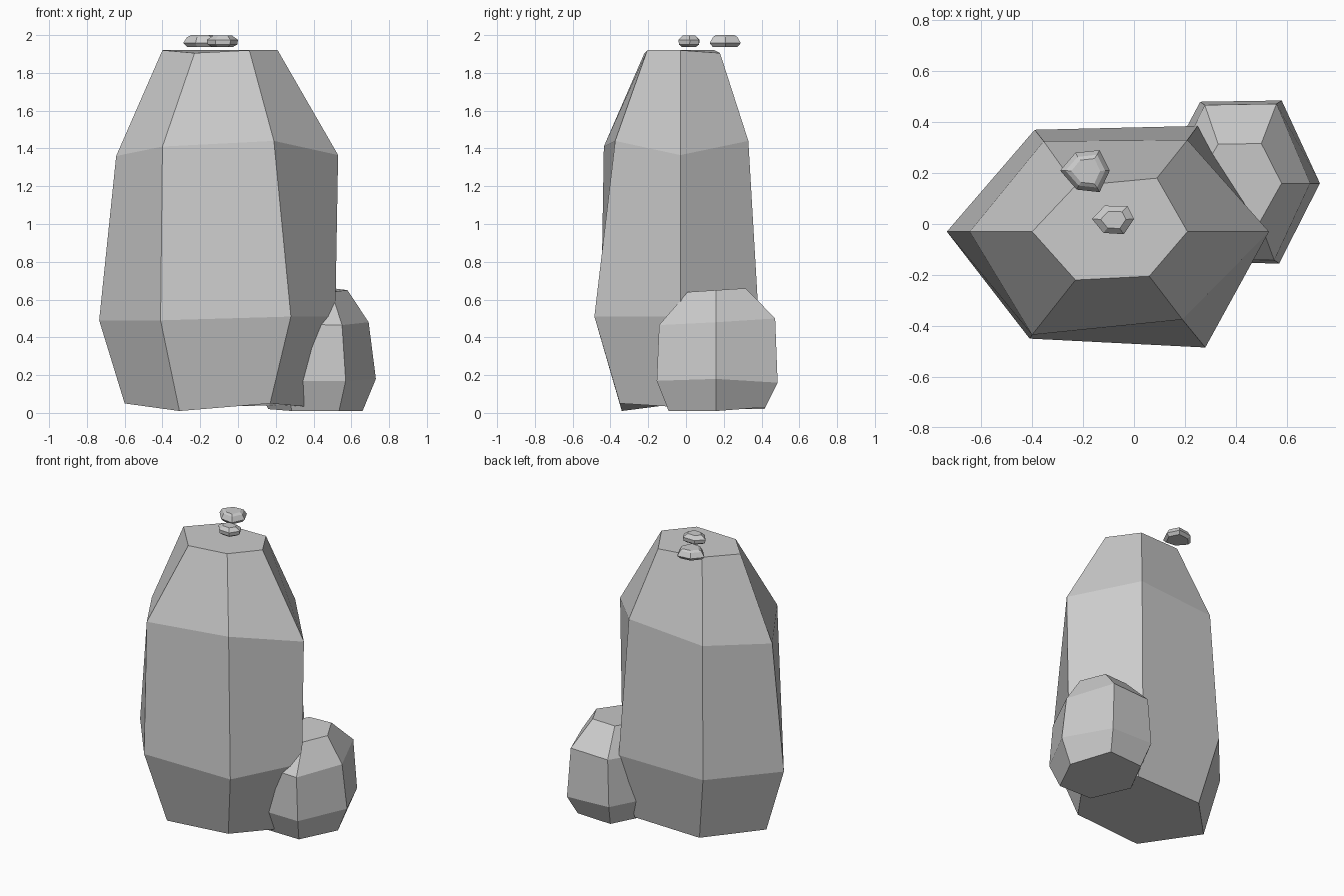
import bpy


def rock(name, rings):
    """Skin six-sided rings (bottom to top, counter-clockwise) and cap both ends."""
    n = len(rings[0])
    verts = [p for ring in rings for p in ring]
    faces = [tuple(reversed(range(n))), tuple(range(len(verts) - n, len(verts)))]
    for r in range(len(rings) - 1):
        for i in range(n):
            j = (i + 1) % n
            faces.append((r * n + i, r * n + j, (r + 1) * n + j, (r + 1) * n + i))
    mesh = bpy.data.meshes.new(name)
    mesh.from_pydata(verts, [], faces)
    mesh.update()
    obj = bpy.data.objects.new(name, mesh)
    bpy.context.collection.objects.link(obj)
    return obj


def scaled_rings(outline, centre, levels):
    """Repeat an outline at several levels: (scale x, scale y, heights per corner)."""
    cx, cy = centre
    return [[(cx + (x - cx) * sx, cy + (y - cy) * sy, z)
             for (x, y), z in zip(outline, heights)]
            for sx, sy, heights in levels]


# Tall main rock: corners run left, front left, front right, right, back right, back left
rock("tall_rock", [
    [(-.60, -.03, .05), (-.31, -.34, .01), (.17, -.35, .05),
     (.40, -.03, .03), (.20, .28, .04), (-.30, .28, .03)],
    [(-.735, -.03, .49), (-.41, -.45, .49), (.28, -.485, .51),
     (.515, -.03, .51), (.25, .385, .50), (-.39, .37, .49)],
    [(-.645, -.03, 1.36), (-.40, -.435, 1.41), (.19, -.375, 1.44),
     (.53, -.03, 1.365), (.21, .33, 1.44), (-.355, .325, 1.40)],
    [(-.40, -.03, 1.92), (-.23, -.22, 1.905), (.06, -.205, 1.92),
     (.21, -.03, 1.92), (.09, .18, 1.905), (-.23, .15, 1.92)],
])

# Small rock leaning against the base
rock("small_rock", scaled_rings(
    [(.09, .16), (.25, -.15), (.57, -.155), (.73, .16), (.58, .485), (.26, .48)],
    (.41, .16),
    [(.78, .80, (.02, .01, .01, .01, .03, .02)),
     (1, 1, (.17, .17, .17, .18, .16, .17)),
     (.88, .96, (.47, .47, .465, .48, .50, .49)),
     (.53, .48, (.65, .64, .64, .65, .66, .655))]))

# Two pebbles floating just above the top
rock("back_pebble", scaled_rings(
    [(-.29, .21), (-.225, .135), (-.135, .125), (-.095, .21), (-.135, .29), (-.23, .28)],
    (-.185, .207),
    [(.80, .80, [1.938] * 6), (1, 1, [1.958] * 6),
     (.80, .78, [1.99] * 6), (.58, .60, [2.0] * 6)]))
rock("front_pebble", scaled_rings(
    [(-.165, .02), (-.12, -.035), (-.04, -.04), (0, .02), (-.025, .07), (-.115, .072)],
    (-.08, .015),
    [(.68, .68, [1.938] * 6), (.95, .95, [1.95] * 6),
     (1, 1, [1.975] * 6), (.60, .60, [1.998] * 6)]))
